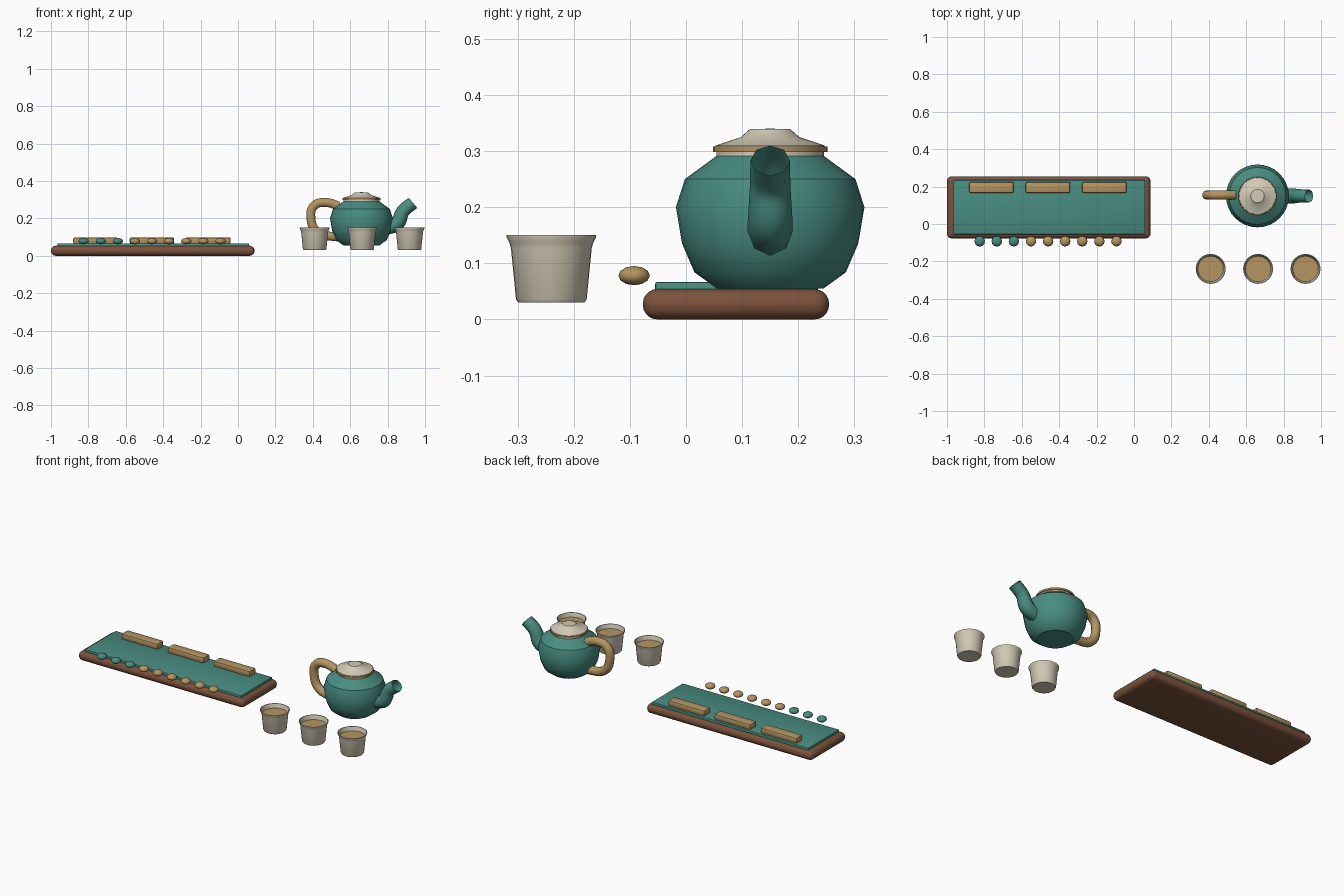
import bpy, bmesh
from math import cos, sin, tau
from mathutils import Vector

if "Cube" in bpy.data.objects:
    bpy.data.objects.remove(bpy.data.objects["Cube"], do_unlink=True)


def material(name, rgb):
    m = bpy.data.materials.new(name)
    m.use_nodes = True
    m.diffuse_color = (*rgb, 1)
    m.node_tree.nodes["Principled BSDF"].inputs["Base Color"].default_value = (*rgb, 1)
    return m


teal = material("teal glaze", (0.065, 0.265, 0.22))
gold = material("warm gold", (0.46, 0.30, 0.12))
cream = material("cream porcelain", (0.66, 0.60, 0.47))
brown = material("brown wood", (0.20, 0.085, 0.045))


def finish(name, bm, mat, loc=(0, 0, 0), angle=0.6):
    bmesh.ops.recalc_face_normals(bm, faces=bm.faces)
    mesh = bpy.data.meshes.new(name)
    bm.to_mesh(mesh)
    bm.free()
    mesh.materials.append(mat)
    ob = bpy.data.objects.new(name, mesh)
    ob.location = loc
    bpy.context.collection.objects.link(ob)
    bpy.ops.object.select_all(action='DESELECT')
    ob.select_set(True)
    bpy.context.view_layer.objects.active = ob
    bpy.ops.object.shade_smooth_by_angle(angle=angle)
    return ob


def block(name, low, high, mat, bevel, segments):
    """Box between two corners with rounded edges."""
    low, high = Vector(low), Vector(high)
    bm = bmesh.new()
    bmesh.ops.create_cube(bm, size=1)
    bmesh.ops.scale(bm, vec=high - low, verts=bm.verts)
    bmesh.ops.bevel(bm, geom=bm.edges[:], offset=bevel, segments=segments,
                    profile=0.5, affect='EDGES')
    return finish(name, bm, mat, (low + high) / 2)


def lathe(name, profile, mat, loc, sides=32):
    """Turn (radius, height) points around z; a zero radius closes the end."""
    bm = bmesh.new()
    rings = []
    for r, z in profile:
        if r == 0:
            rings.append([bm.verts.new((0, 0, z))] * sides)
        else:
            rings.append([bm.verts.new((r * cos(tau * i / sides), r * sin(tau * i / sides), z))
                          for i in range(sides)])
    for a, b in zip(rings, rings[1:]):
        for i in range(sides):
            j = (i + 1) % sides
            bm.faces.new(list(dict.fromkeys((a[i], a[j], b[j], b[i]))))
    return finish(name, bm, mat, loc)


def tube(name, points, radius, mat, y, scales, resolution=2):
    """Smooth tube through (x, z) points in the plane at y."""
    cu = bpy.data.curves.new(name, 'CURVE')
    cu.dimensions = '3D'
    cu.bevel_depth = radius
    cu.bevel_resolution = resolution
    cu.resolution_u = 5
    sp = cu.splines.new('BEZIER')
    sp.bezier_points.add(len(points) - 1)
    for p, (x, z), s in zip(sp.bezier_points, points, scales):
        p.co = (x, y, z)
        p.radius = s
        p.handle_left_type = p.handle_right_type = 'AUTO'
    cu.materials.append(mat)
    ob = bpy.data.objects.new(name, cu)
    bpy.context.collection.objects.link(ob)
    return ob


# Tray with inlaid mat
block("tray", (-1, -0.077, 0), (0.088, 0.255, 0.054), brown, 0.026, 5)
block("tray_mat", (-0.965, -0.055, 0.045), (0.06, 0.235, 0.067), teal, 0.004, 2)

# Snack bars at the back of the mat
for i in range(3):
    x = -0.762 + 0.302 * i
    block(f"bar_{i + 1}", (x - 0.119, 0.165, 0.064), (x + 0.119, 0.225, 0.099), gold, 0.009, 2)

# Row of beads along the front
for i in range(9):
    bm = bmesh.new()
    bmesh.ops.create_uvsphere(bm, u_segments=12, v_segments=6, radius=0.028)
    bmesh.ops.scale(bm, vec=(1, 1, 0.61), verts=bm.verts)
    finish(f"bead_{i + 1}", bm, teal if i < 3 else gold, (-0.825 + 0.0914 * i, -0.0925, 0.078), 1)

# Cups filled with tea
cup = [(0, 0.03), (0.059, 0.03), (0.063, 0.036), (0.072, 0.127), (0.075, 0.137),
       (0.08, 0.147), (0.08, 0.15), (0.076, 0.15), (0.069, 0.13), (0.06, 0.042), (0, 0.042)]
for i in range(3):
    spot = (0.41 + 0.2535 * i, -0.24, 0)
    lathe(f"cup_{i + 1}", cup, cream, spot)
    lathe(f"tea_{i + 1}", [(0, 0.118), (0.068, 0.118), (0.068, 0.126), (0, 0.126)], gold, spot)

# Teapot body, neck, rim and lid
pot = (0.66, 0.15, 0)
lathe("pot_body", [(0, 0.055), (0.095, 0.055), (0.135, 0.084), (0.157, 0.135), (0.168, 0.2),
                   (0.152, 0.25), (0.096, 0.291), (0, 0.291)], teal, pot)
lathe("pot_neck", [(0, 0.285), (0.096, 0.285), (0.096, 0.3), (0, 0.3)], cream, pot)
lathe("pot_rim", [(0, 0.298), (0.102, 0.298), (0.102, 0.308), (0, 0.308)], gold, pot)
lathe("pot_lid", [(0, 0.305), (0.099, 0.305), (0.097, 0.31), (0.085, 0.314), (0.052, 0.325),
                  (0.036, 0.339), (0, 0.34)], cream, pot)

# Open spout and curved handle
tube("spout", [(0.79, 0.15), (0.852, 0.175), (0.882, 0.238), (0.936, 0.283)],
     0.04, teal, 0.15, (1, 1, 0.9, 0.88))
tube("handle", [(0.54, 0.265), (0.47, 0.285), (0.407, 0.268), (0.39, 0.2),
                (0.425, 0.125), (0.54, 0.1)],
     0.025, gold, 0.155, [1] * 6, 3)
